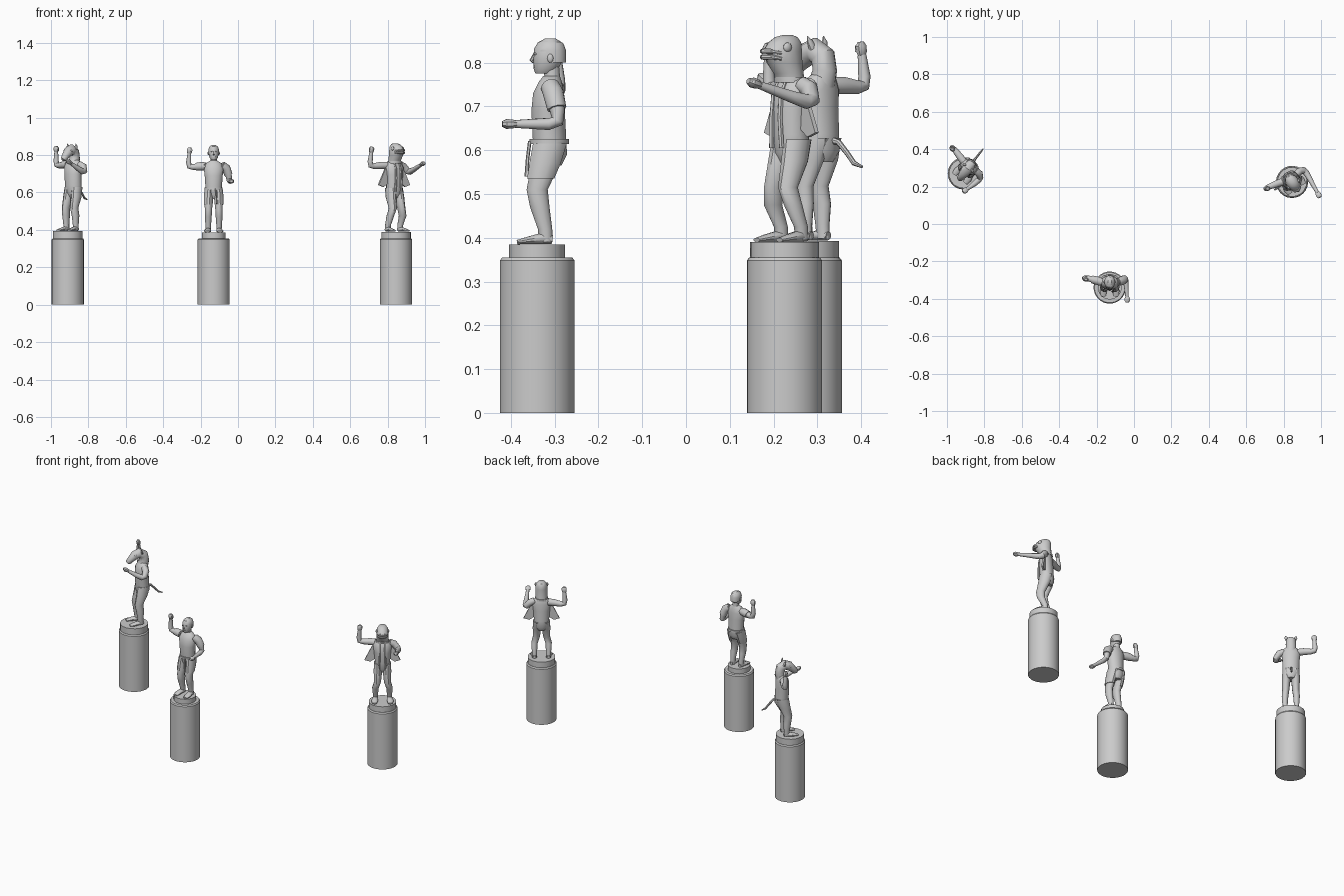
import bpy, bmesh, math
from mathutils import Matrix, Vector

if "Cube" in bpy.data.objects:
    bpy.data.objects.remove(bpy.data.objects["Cube"])

stone = bpy.data.materials.new("grey_stone")
stone.use_nodes = True
grey = (0.6, 0.6, 0.6, 1)
stone.diffuse_color = grey
stone.node_tree.nodes["Principled BSDF"].inputs["Base Color"].default_value = grey

frame = Matrix()      # placement of the figure being built
label = ""            # name prefix of that figure


def finish(name, bm):
    """Turn a bmesh in local units into a placed, shaded object."""
    bmesh.ops.recalc_face_normals(bm, faces=bm.faces)
    bm.transform(frame)
    mesh = bpy.data.meshes.new(label + name)
    bm.to_mesh(mesh)
    bm.free()
    mesh.materials.append(stone)
    for poly in mesh.polygons:
        poly.use_smooth = True
    mesh.set_sharp_from_angle(angle=math.radians(35))
    bpy.context.collection.objects.link(bpy.data.objects.new(label + name, mesh))


def loft(name, rows, flat=False, sides=12):
    """Skin rings (x, y, z, radius, second radius) along a path."""
    bm = bmesh.new()
    pts = [Vector(r[:3]) for r in rows]
    u, rings = Vector((1, 0, 0)), []
    for i, row in enumerate(rows):
        t = (pts[min(i + 1, len(pts) - 1)] - pts[max(i - 1, 0)]).normalized()
        if flat:
            t = Vector((0, 0, 1))
        side = u - t * u.dot(t)
        if side.length < 0.2:
            side = Vector((0, 1, 0)) - t * t.y
        u = side.normalized()
        v = t.cross(u)
        ring = []
        for k in range(sides):
            a = math.tau * (k + 0.5) / sides
            ring.append(bm.verts.new(pts[i] + u * row[3] * math.cos(a) + v * row[-1] * math.sin(a)))
        rings.append(ring)
    for low, high in zip(rings, rings[1:]):
        for k in range(sides):
            j = (k + 1) % sides
            bm.faces.new((low[k], low[j], high[j], high[k]))
    bm.faces.new(rings[0])
    bm.faces.new(rings[-1])
    finish(name, bm)


def ball(name, centre, size):
    bm = bmesh.new()
    bmesh.ops.create_uvsphere(bm, u_segments=12, v_segments=8, radius=1)
    bm.transform(Matrix.Translation(centre) @ Matrix.Diagonal((*size, 1)))
    finish(name, bm)


def plate(name, outline, y, thick):
    """Upright panel from an x-z outline."""
    bm = bmesh.new()
    face = bm.faces.new([bm.verts.new((x, y, z)) for x, z in outline])
    made = bmesh.ops.extrude_face_region(bm, geom=[face])["geom"]
    bmesh.ops.translate(bm, vec=(0, thick, 0), verts=[g for g in made if isinstance(g, bmesh.types.BMVert)])
    finish(name, bm)


def place(name, x, y, turn, lift):
    global frame, label
    label = name + "_"
    frame = (Matrix.Translation((x, y, lift)) @ Matrix.Rotation(math.radians(turn), 4, "Z")
             @ Matrix.Scale(0.01, 4))


def pedestal(top, radius, lift):
    base = -lift * 100
    loft("pillar", [(0, 0, base, 8.6), (0, 0, base + 34.8, 8.6), (0, 0, base + 35.5, 8.1)], True, 24)
    loft("stand", [(0, 0, base + 35, radius), (0, 0, top, radius)], True, 18)


def arm(name, rows):
    """Limb that ends in a fist with a thumb."""
    loft(name, rows)
    end, prev = Vector(rows[-1][:3]), Vector(rows[-2][:3])
    d = (end - prev).normalized()
    hand = [(*(end + d * s), r, r * 0.75) for s, r in ((-0.4, 0.9), (0.6, 1.5), (2, 1.6), (3, 0.9))]
    loft(name + "_hand", hand, sides=8)
    base = end + d * 0.4 + Vector((0.8, -0.7, 0.3))
    loft(name + "_thumb", [(*base, 0.5), (*(base + d * 1.5), 0.35)], sides=6)


def raised_arm(dy):
    arm("raised_arm", [(-4, 3 + dy, 74, 2), (-7, 3.8 + dy, 74, 2), (-11, 4.8 + dy, 73.6, 1.6),
                       (-13, 5 + dy, 74, 1.5), (-13.4, 5 + dy, 76, 1.4), (-13, 4.6 + dy, 81, 1)])


def legs(dy, foot_dy, stance):
    for s, side in ((1, "left"), (-1, "right")):
        a = s * stance
        loft(side + "_leg", [(s * 2.3, 3 + dy, 62, 2.5, 3.6), (s * 2.6, 2 + dy, 57, 2.5, 3.4),
                             (s * 2.8, dy, 51, 2, 2.5), (a, 0.6 + dy, 47, 1.9, 2.3),
                             (a, 1.8 + foot_dy, 42, 1.5, 1.7), (a, 2 + foot_dy, 39, 1.4, 1.6)], True)
        out = a + s * 0.5
        loft(side + "_foot", [(a, 3.5 + foot_dy, 39.6, 1, 1), (a, 1.5 + foot_dy, 39.9, 1.5, 1.4),
                              (out, -2 + foot_dy, 39.4, 1.9, 0.9), (out, -4.6 + foot_dy, 39, 1.3, 0.5)])


def torso(dy, waist):
    loft("torso", [(0, 3 + dy, 56.5, 2.6, 2.6), (0, 3 + dy, 59, 4.5, 3.9), (0, 2.8 + dy, 63, waist, 3.9),
                   (0, 2.5 + dy, 69, 4.9, 3.9), (0, 2.6 + dy, 73, 5.4, 3.6),
                   (0, 3 + dy, 75.6, 4.2, 2.7), (0, 3.3 + dy, 77, 2, 1.9)], True, 16)


# Man with belt and shorts
place("man", -0.13, -0.34, 0, 0)
pedestal(38.5, 6.4, 0)
legs(0, 0, 2.9)
torso(0, 4.5)
raised_arm(0)
arm("bent_arm", [(4, 3, 74.5, 1.9), (6.5, 3.7, 73, 2), (8, 4.6, 69, 1.7), (8.4, 4.6, 66.6, 1.5),
                 (8.7, 2.6, 66, 1.4), (9.3, -5, 66, 0.9)])
loft("left_sleeve", [(4.5, 3, 74.5, 2.2), (6.6, 3.7, 73, 2.4), (7.9, 4.5, 69.5, 2.2)])
loft("right_sleeve", [(-4.5, 3, 74, 2.2), (-7, 3.8, 74, 2.3), (-9.5, 4.4, 73.8, 2.1)])
loft("belt", [(0, 2.8, 61.4, 4.9, 4.6), (0, 2.8, 62.6, 4.9, 4.6)], True, 16)
loft("belt_end", [(1, -1.7, 62, 0.4), (1.5, -2.2, 58, 0.4), (1.7, -2.4, 54, 0.5)], sides=6)
for s, side in ((1, "left"), (-1, "right")):
    loft(side + "_short", [(s * 2.5, 2.9, 61.5, 2.5, 4), (s * 2.8, 1.8, 57, 2.6, 3.7),
                           (s * 2.9, 0.8, 53.5, 2.4, 3.2)], True)
    ball(side + "_ear", (s * 2.9, 3, 81), (0.4, 0.7, 1))
    ball(side + "_eye", (s * 1.1, -0.4, 82), (0.5, 0.4, 0.3))
loft("neck", [(0, 3.5, 75.5, 1.9), (0, 3.3, 79, 1.8)], True)
loft("head", [(0, 1.6, 77.5, 1.4, 2), (0, 2, 78.6, 2.3, 2.8), (0, 2.6, 81, 2.8, 3.5),
              (0, 2.8, 83.2, 2.8, 3.5), (0, 2.9, 84.7, 2.1, 2.7), (0, 3, 85.4, 0.9, 1.2)], True, 14)
loft("hair", [(0, 3.5, 80, 2.7, 3.1), (0, 3, 82.8, 2.95, 3.6), (0, 3, 84.4, 2.4, 3),
              (0, 3, 85.5, 1, 1.3)], True, 14)
loft("nose", [(0, -0.6, 82, 0.3), (0, -1.3, 80.5, 0.5), (0, -0.8, 80.1, 0.3)], sides=6)
ball("mouth", (0, -0.5, 79.1), (1, 0.4, 0.3))

# Fish-headed figure in an open coat
place("fish", 0.845, 0.225, 35, 0.005)
pedestal(38.5, 7.9, 0.005)
legs(-1, 0, 4)
torso(-1, 4.4)
raised_arm(0)
arm("reaching_arm", [(4, 2, 74.5, 1.9), (6.5, 2.4, 73.4, 2), (8.6, 1.6, 71, 1.8), (9, 0, 70.6, 1.7),
                     (8.7, -4, 71.7, 1.4), (7.8, -12.5, 74.4, 0.9)])
loft("head", [(0, 1.6, 75, 3.4, 3.2), (0, 1.2, 77, 3.4, 3.4), (0, 0, 79.5, 3.6, 4.3),
              (0, -0.6, 82, 3.6, 4.9), (0, 0, 84, 3.1, 4.2), (0, 0.5, 85.3, 2.1, 2.9),
              (0, 0.8, 85.8, 0.9, 1.3)], True, 16)
loft("collar", [(0, 1.6, 75, 3.9, 3.6), (0, 1.5, 76.2, 3.8, 3.6)], True, 16)
for z, part in ((82.1, "upper_lip"), (80.8, "lower_lip")):
    loft(part, [(-2.9, -2.8, z - 0.4, 0.4), (-1.8, -4.9, z, 0.6), (0, -5.8, z, 0.7),
                (1.8, -4.9, z, 0.6), (2.9, -2.8, z - 0.4, 0.4)], sides=8)
for s, side in ((1, "left"), (-1, "right")):
    ball(side + "_eye", (s * 3.2, -1.4, 83), (0.7, 1.1, 1.1))
    plate(side + "_coat_flap", [(s * x, z) for x, z in
          ((4, 73), (6, 72), (8, 68), (10.2, 63.5), (7, 62.5), (4, 64.5))], 1.4, 1)
    loft(side + "_lapel", [(s * 1.5, -0.7, 75, 0.5), (s * 1.5, -2, 72, 0.6),
                           (s * 1.6, -2.4, 67, 0.6), (s * 2, -2.2, 60, 0.6)], sides=6)

# Horned beast with a tail
place("beast", -0.91, 0.27, -38, 0.008)
pedestal(38.5, 8, 0.008)
legs(2, 1, 3.2)
torso(2, 4.8)
raised_arm(2)
arm("folded_arm", [(4, 5, 74, 1.9), (6.5, 5, 73, 2), (8.3, 3.6, 70.6, 1.7), (8.4, 2, 70.4, 1.6),
                   (7.8, -1, 72, 1.4), (6.5, -5.6, 74.8, 0.9)])
loft("head", [(0, 5, 74, 3.2), (0, 6, 77.5, 2.8), (0, 5.4, 80.6, 2.9), (0, 3, 82, 2.9),
              (0, 0.5, 81, 2.7), (0, -1.8, 78.8, 2), (0, -3.4, 77.2, 1.7), (0, -4, 76.6, 1)])
for s, side in ((1, "left"), (-1, "right")):
    loft(side + "_ear", [(s * 2, 4, 82.5, 1.1, 0.8), (s * 2.8, 3.8, 84, 0.9, 0.5), (s * 3, 3.2, 85.3, 0.1)],
         sides=8)
    ball(side + "_eye", (s * 2.3, 0.3, 81.6), (0.5, 0.7, 0.6))
    ball(side + "_nostril", (s * 1, -3.6, 77.9), (0.5, 0.6, 0.4))
loft("tail", [(0, 7.5, 61.5, 0.9), (0, 10, 61, 0.7), (0, 12.5, 58.5, 0.6), (0, 14.5, 56.2, 0.6),
              (0, 16.8, 55.4, 0.3)], sides=8)
